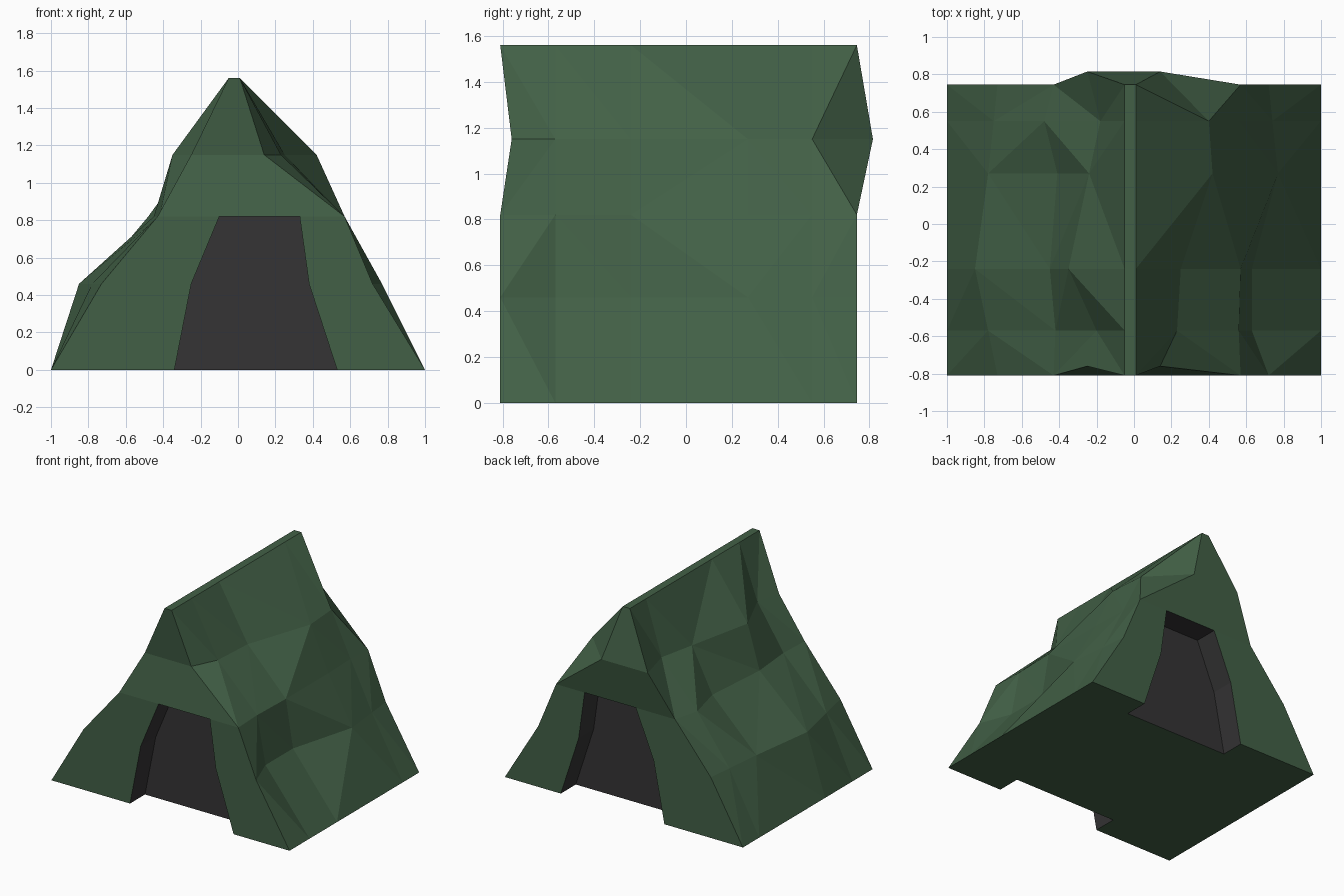
import bpy, bmesh

if "Cube" in bpy.data.objects:
    bpy.data.objects.remove(bpy.data.objects["Cube"])

def material(name, rgb):
    m = bpy.data.materials.new(name)
    m.diffuse_color = (*rgb, 1)
    m.use_nodes = True
    m.node_tree.nodes["Principled BSDF"].inputs["Base Color"].default_value = m.diffuse_color
    return m

LEVELS = [0, .46, .82, 1.15, 1.56, 1.56, 1.15, .82, .46, 0]
# cross-sections front to back: y, y of the hood points, x at left .46/.82/1.15 and right 1.15/.82/.46
SECTIONS = [
    (-.81, -.76, -.73, -.43, -.25, .14, .57, .72),
    (-.57, -.57, -.78, -.42, -.20, .23, .56, .63),
    (-.24, -.24, -.85, -.45, -.35, .25, .57, .63),
    (.27, .27, -.78, -.41, -.24, .42, .57, .77),
    (.55, .55, -.75, -.48, -.18, .40, .56, .74),
    (.745, .815, -.73, -.43, -.25, .14, .57, .72),
]
DOOR = [(-.34, 0), (-.25, .46), (-.10, .82), (.33, .82), (.38, .46), (.53, 0)]
DEPTH = .18

bm = bmesh.new()

# faceted canvas sides
rings = []
for y, hood_y, *x in SECTIONS:
    xs = [-1, *x[:3], -.05, .01, *x[3:], 1]
    rings.append([bm.verts.new((px, hood_y if j in (3, 6) else y, z))
                  for j, (px, z) in enumerate(zip(xs, LEVELS))])

for i, (a, b) in enumerate(zip(rings, rings[1:])):
    for j in range(9):
        odd = j if j in (1, 3, 6, 8) else j + 1
        inner_is_b = i < 3
        if i == 0 and j >= 7:
            inner_is_b = False
        # the fold runs through the odd-level corner of the inner section
        if (odd == j) == inner_is_b:
            tris = [(a[j], a[j + 1], b[j]), (a[j + 1], b[j + 1], b[j])]
        else:
            tris = [(a[j], a[j + 1], b[j + 1]), (a[j], b[j + 1], b[j])]
        for t in tris:
            bm.faces.new(t)

# end walls with recessed doorways
def end_wall(r, y, inward):
    d = [bm.verts.new((x, y, z)) for x, z in DOOR]
    n = [bm.verts.new((x, y + inward * DEPTH, z)) for x, z in DOOR]
    for f in [(r[0], r[1], d[1], d[0]), (r[1], r[2], d[2], d[1]),
              (r[9], r[8], d[4], d[5]), (r[8], r[7], d[3], d[4]),
              (r[2], d[2], d[3], r[7], r[6], r[3]),
              (r[3], r[6], r[5], r[4])]:
        bm.faces.new(f)
    dark = [bm.faces.new(n)]
    for k in range(5):
        dark.append(bm.faces.new((d[k], d[k + 1], n[k + 1], n[k])))
    for f in dark:
        f.material_index = 1
    return [d[0], n[0], n[5], d[5]]

front = end_wall(rings[0], -.81, 1)
back = end_wall(rings[-1], .745, -1)

# base with the doorway notches
bm.faces.new([r[0] for r in reversed(rings)] + front
             + [r[9] for r in rings] + back[::-1])

bmesh.ops.recalc_face_normals(bm, faces=bm.faces)
me = bpy.data.meshes.new("tent")
bm.to_mesh(me)
bm.free()
me.materials.append(material("green_canvas", (.055, .118, .062)))
me.materials.append(material("dark_doorway", (.035, .034, .035)))
tent = bpy.data.objects.new("tent", me)
bpy.context.collection.objects.link(tent)
